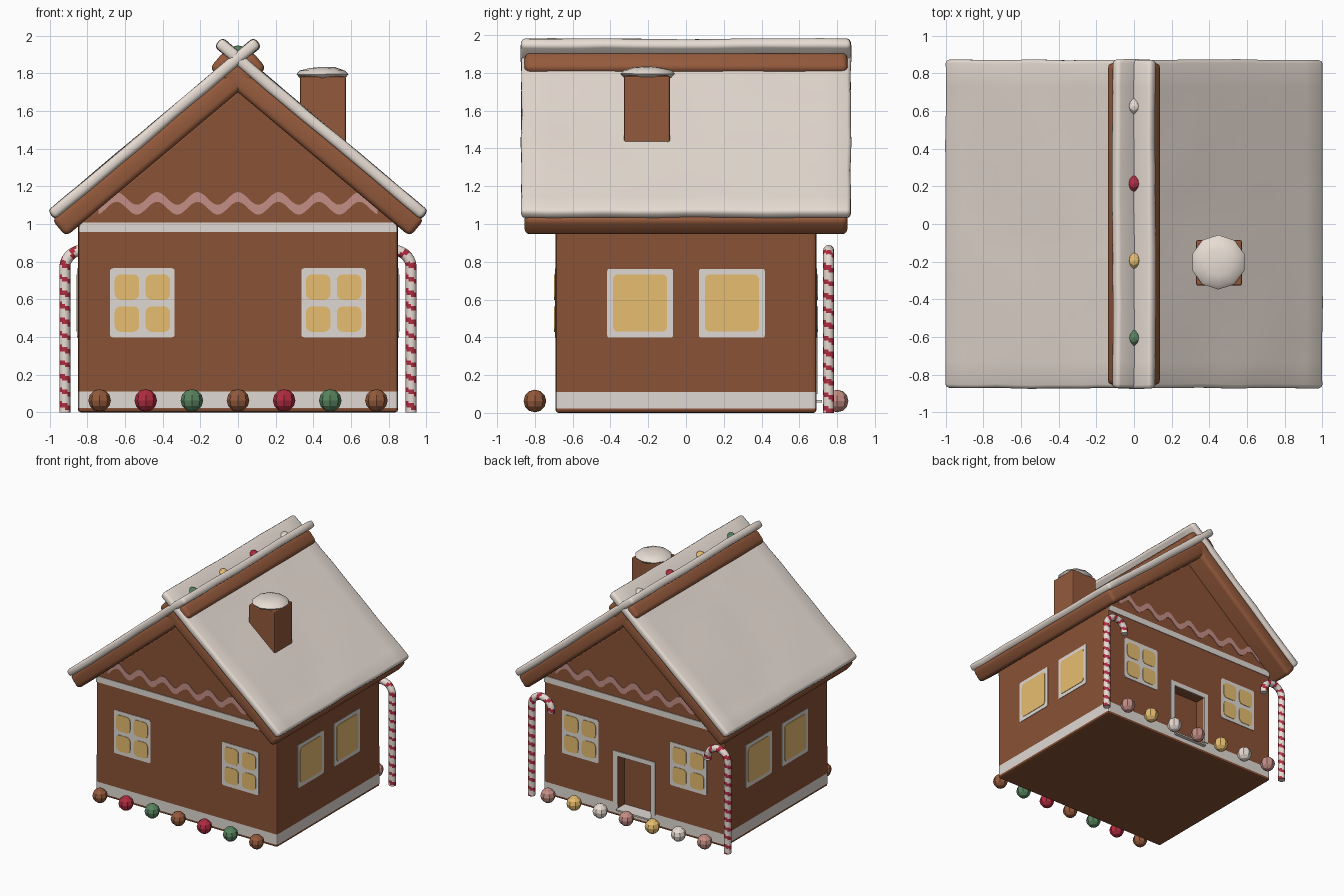
import bpy, bmesh, math
from mathutils import Matrix, Vector, noise

if "Cube" in bpy.data.objects:
    bpy.data.objects.remove(bpy.data.objects["Cube"])


def material(name, rgb):
    m = bpy.data.materials.new(name)
    lin = [((c / 255 + 0.055) / 1.055) ** 2.4 for c in rgb]
    m.diffuse_color = (*lin, 1)
    m.use_nodes = True
    m.node_tree.nodes["Principled BSDF"].inputs["Base Color"].default_value = m.diffuse_color
    return m


WALL = material("gingerbread wall", (138, 82, 54))
ROOF = material("gingerbread roof", (148, 90, 60))
SNOW = material("snow icing", (232, 221, 212))
ICING = material("white icing", (224, 217, 211))
GLASS = material("yellow sugar", (232, 190, 112))
PINK = material("pink icing", (196, 142, 134))
RED = material("red candy", (176, 44, 64))
GREEN = material("green candy", (88, 132, 95))


def finish(name, bm, *mats, smooth=None):
    me = bpy.data.meshes.new(name)
    bm.to_mesh(me)
    bm.free()
    ob = bpy.data.objects.new(name, me)
    bpy.context.collection.objects.link(ob)
    for m in mats:
        me.materials.append(m)
    if smooth:
        bpy.ops.object.select_all(action='DESELECT')
        ob.select_set(True)
        bpy.context.view_layer.objects.active = ob
        bpy.ops.object.shade_smooth_by_angle(angle=math.radians(smooth))
    return ob


def box_bm(lo, hi):
    bm = bmesh.new()
    lo, hi = Vector(lo), Vector(hi)
    bmesh.ops.create_cube(bm, size=1, matrix=Matrix.Translation((lo + hi) / 2)
                          @ Matrix.Diagonal((*(hi - lo), 1)))
    return bm


def round_edges(bm, width, segs):
    edges = [e for e in bm.edges if e.calc_face_angle(0) > 0.5]
    bmesh.ops.bevel(bm, geom=edges, offset=width, segments=segs, profile=0.5,
                    affect='EDGES', clamp_overlap=True)


W, D = 0.85, 0.69          # half width and half depth of the house
SL = math.tan(math.radians(40))
APEX = 1.71

# --- house body: gabled profile pushed through in y, icing band round the foot
bm = bmesh.new()
ev = APEX - W * SL
prof = [(-W, 0), (W, 0), (W, ev), (0, APEX), (-W, ev)]
face = bm.faces.new([bm.verts.new((x, -D, z)) for x, z in prof])
ext = bmesh.ops.extrude_face_region(bm, geom=[face])
bmesh.ops.translate(bm, vec=(0, 2 * D, 0),
                    verts=[v for v in ext['geom'] if isinstance(v, bmesh.types.BMVert)])
bmesh.ops.recalc_face_normals(bm, faces=bm.faces)
round_edges(bm, 0.014, 2)
for h in (0.022, 0.11):
    bmesh.ops.bisect_plane(bm, geom=bm.verts[:] + bm.edges[:] + bm.faces[:],
                           plane_co=(0, 0, h), plane_no=(0, 0, 1))
for f in bm.faces:
    f.material_index = int(0.022 < f.calc_center_median().z < 0.11)
body = finish("house_body", bm, WALL, ICING)

# --- door recess cut into the back wall
cutter = finish("door_cutter", box_bm((-0.155, D - 0.09, 0.06), (0.155, D + 0.1, 0.51)))
cutter.hide_render = True
cutter.display_type = 'WIRE'
mod = body.modifiers.new("door recess", 'BOOLEAN')
mod.operation, mod.object, mod.solver = 'DIFFERENCE', cutter, 'EXACT'
finish("door_sill", box_bm((-0.155, D - 0.09, 0.055), (0.155, D + 0.03, 0.068)), ICING)

# --- wall coordinates: u along the wall, v up, d outwards
WALLS = {
    "front": lambda u, v, d: (u, -D - d, v),
    "back": lambda u, v, d: (-u, D + d, v),
    "right": lambda u, v, d: (W + d, u, v),
    "left": lambda u, v, d: (-W - d, -u, v),
}


def plate(name, wall, loops, depth, mat):
    """Thin plates with the given outlines, laid on a wall."""
    bm = bmesh.new()
    at = WALLS[wall]
    for pts in loops:
        low = [bm.verts.new(at(u, v, -0.001)) for u, v in pts]
        top = [bm.verts.new(at(u, v, depth)) for u, v in pts]
        bm.faces.new(top)
        for i in range(len(pts)):
            j = (i + 1) % len(pts)
            bm.faces.new((low[i], low[j], top[j], top[i]))
    bmesh.ops.recalc_face_normals(bm, faces=bm.faces)
    return finish(name, bm, mat)


def rounded(u0, u1, v0, v1, r):
    pts = []
    for k, (cu, cv) in enumerate([(u1 - r, v1 - r), (u0 + r, v1 - r),
                                  (u0 + r, v0 + r), (u1 - r, v0 + r)]):
        for a in (0, 30, 60, 90):
            t = math.radians(a + 90 * k)
            pts.append((cu + r * math.cos(t), cv + r * math.sin(t)))
    return pts


def rect(u0, u1, v0, v1):
    return [(u0, v0), (u1, v0), (u1, v1), (u0, v1)]


# --- four-pane windows, eave icing and pink wave on both gable ends
for wall in ("front", "back"):
    for side, c in (("a", -0.508), ("b", 0.508)):
        plate(f"{wall}_window_frame_{side}", wall,
              [rounded(c - 0.172, c + 0.172, 0.398, 0.765, 0.015)], 0.004, ICING)
        panes = [rounded(c + p - 0.065, c + p + 0.065, q - 0.068, q + 0.068, 0.032)
                 for p in (-0.082, 0.082) for q in (0.495, 0.665)]
        plate(f"{wall}_window_panes_{side}", wall, panes, 0.008, GLASS)
    plate(f"{wall}_eave_icing", wall,
          [[(-0.845, 0.957), (0.845, 0.957), (0.845, 0.985), (0.825, 1.008),
            (-0.825, 1.008), (-0.845, 0.985)]], 0.005, ICING)
    us = [-0.74 + 1.48 * i / 96 for i in range(97)]
    mid = [(u, 1.11 + 0.034 * math.cos(2 * math.pi * u / 0.215)) for u in us]
    strips = [[(a[0], a[1] - 0.026), (b[0], b[1] - 0.026),
               (b[0], b[1] + 0.026), (a[0], a[1] + 0.026)] for a, b in zip(mid, mid[1:])]
    plate(f"{wall}_wave_icing", wall, strips, 0.005, PINK)

# --- plain windows on the side walls
for wall in ("right", "left"):
    for side, c in (("a", -0.243), ("b", 0.243)):
        plate(f"{wall}_window_frame_{side}", wall,
              [rounded(c - 0.174, c + 0.174, 0.398, 0.763, 0.012)], 0.004, ICING)
        plate(f"{wall}_window_pane_{side}", wall,
              [rounded(c - 0.143, c + 0.143, 0.43, 0.733, 0.025)], 0.008, GLASS)

# --- door frame
plate("door_frame", "back", [rect(-0.195, -0.155, 0.1, 0.55), rect(0.155, 0.195, 0.1, 0.55),
                             rect(-0.155, 0.155, 0.51, 0.55)], 0.007, ICING)

# --- roof: two crossing slabs per side, biscuit below and snow on top
for side, turn in (("right", 0), ("left", math.pi)):
    mat = Matrix.Rotation(turn, 4, 'Z') @ Matrix.Rotation(math.radians(40), 4, 'Y')
    bm = box_bm((-1.29, -0.855, 1.302), (0.10, 0.855, 1.42))
    round_edges(bm, 0.03, 3)
    bm.transform(mat)
    finish(f"{side}_roof_slab", bm, ROOF, smooth=40)

    bm = box_bm((-1.343, -0.872, 1.408), (0.085, 0.872, 1.468))
    long_edges = [e for e in bm.edges if e.calc_length() > 0.5]
    bmesh.ops.subdivide_edges(bm, edges=long_edges, cuts=11, use_grid_fill=True)
    round_edges(bm, 0.02, 2)
    for v in bm.verts:
        v.co += 0.007 * noise.noise_vector(v.co * 4)
    bm.transform(mat)
    finish(f"{side}_roof_snow", bm, SNOW, smooth=50)

# --- chimney with snow cap
bm = box_bm((0.33, -0.328, 1.30), (0.573, -0.085, 1.785))
round_edges(bm, 0.01, 2)
finish("chimney", bm, ROOF)
bm = bmesh.new()
bmesh.ops.create_uvsphere(bm, u_segments=10, v_segments=6, radius=1)
for v in bm.verts:
    v.co.z += 0.12 * noise.noise(v.co * 2)
bm.transform(Matrix.Translation((0.448, -0.203, 1.795)) @ Matrix.Diagonal((0.145, 0.145, 0.04, 1)))
finish("chimney_snow", bm, SNOW, smooth=50)


# --- candy drops along the foot of both ends and in the ridge valley
def candy(name, loc, r, mat):
    bm = bmesh.new()
    bmesh.ops.create_uvsphere(bm, u_segments=8, v_segments=6, radius=r,
                              matrix=Matrix.Translation(loc))
    finish(name, bm, mat)


for i in range(7):
    x = -0.735 + 0.245 * i
    candy(f"front_candy_{i}", (x, -0.8, 0.063), 0.06, (ROOF, RED, GREEN)[i % 3])
    candy(f"back_candy_{i}", (-x, 0.8, 0.063), 0.06, (PINK, GLASS, SNOW)[i % 3])
for i, mat in enumerate((GREEN, GLASS, RED, SNOW)):
    candy(f"ridge_candy_{i}", (0, -0.605 + 0.41 * i, 1.902), 0.047, mat)

# --- candy canes: swept tube, faces coloured by a spiral rule
POLE, BEND, R, N = 0.767, 0.093, 0.029, 12
LENGTH = POLE + math.pi * BEND + 0.02
STEPS = 90
for side, sx in (("right", 1), ("left", -1)):
    bm = bmesh.new()
    rings = []
    for i in range(STEPS + 1):
        s = LENGTH * i / STEPS
        t = min(max((s - POLE) / BEND, 0), math.pi)
        drop = max(s - POLE - math.pi * BEND, 0)
        z0 = min(s, POLE) - drop
        ring = []
        for j in range(N):
            a = 2 * math.pi * j / N
            rad = BEND + R * math.cos(a) * sx
            x = 0.92 - BEND + rad * math.cos(t)
            ring.append(bm.verts.new((sx * x, 0.755 + R * math.sin(a), z0 + rad * math.sin(t))))
        rings.append(ring)
    for i in range(STEPS):
        for j in range(N):
            k = (j + 1) % N
            f = bm.faces.new((rings[i][j], rings[i][k], rings[i + 1][k], rings[i + 1][j]))
            phase = (LENGTH * (i + 0.5) / STEPS) / 0.075 + (j + 0.5) / N
            f.material_index = int(phase % 1 < 0.38)
    bm.faces.new(rings[0])
    bm.faces.new(rings[-1])
    bmesh.ops.recalc_face_normals(bm, faces=bm.faces)
    finish(f"{side}_candy_cane", bm, SNOW, RED, smooth=40)
